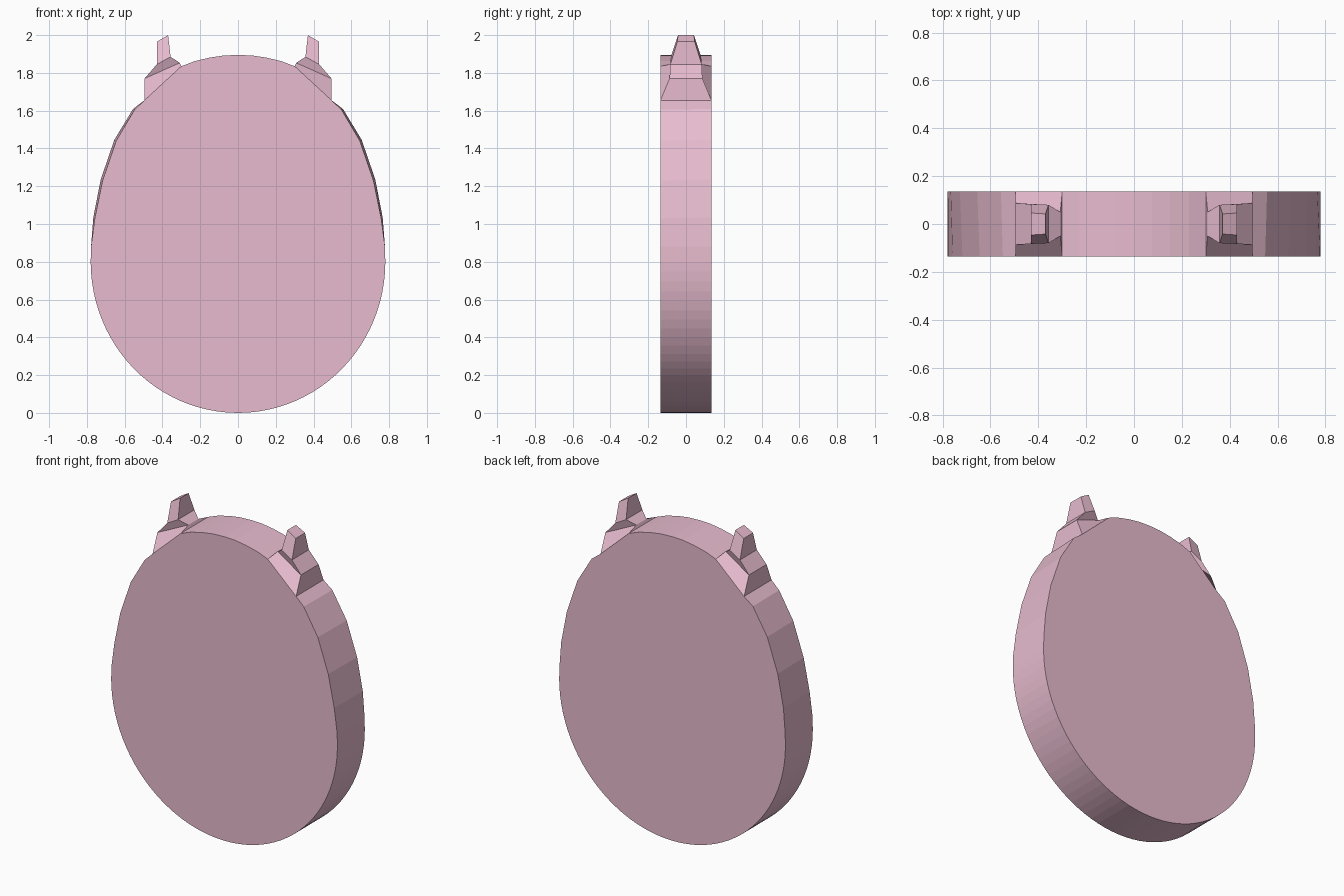
import bpy, bmesh
from math import sin, cos, pi

if "Cube" in bpy.data.objects:
    bpy.data.objects.remove(bpy.data.objects["Cube"])

pink = bpy.data.materials.new("pink")
pink.diffuse_color = (0.8, 0.5, 0.62, 1)
pink.use_nodes = True
pink.node_tree.nodes["Principled BSDF"].inputs["Base Color"].default_value = pink.diffuse_color
D = 0.135  # half thickness


def make_object(name, bm):
    bmesh.ops.recalc_face_normals(bm, faces=bm.faces)
    me = bpy.data.meshes.new(name)
    bm.to_mesh(me)
    bm.free()
    me.materials.append(pink)
    ob = bpy.data.objects.new(name, me)
    bpy.context.collection.objects.link(ob)
    return ob


# Egg-shaped slab: round lower half, faceted tapering upper half
right = []
N = 24
for i in range(N + 1):
    a = -pi / 2 + i * pi / 2 / N
    right.append((0.78 * cos(a), 0.8 + 0.8 * sin(a), 0))
# x, z and how far the rear edge flares outward
right += [(0.778, 0.88, 0), (0.758, 1.03, 0.008), (0.717, 1.23, 0.01),
          (0.645, 1.44, 0.01), (0.548, 1.605, 0.008), (0.495, 1.655, 0),
          (0.30, 1.835, 0), (0.23, 1.862, 0), (0.15, 1.881, 0),
          (0.075, 1.892, 0), (0, 1.895, 0)]
outline = right + [(-x, z, -f) for x, z, f in right[-2:0:-1]]

bm = bmesh.new()
front = [bm.verts.new((x, -D, z)) for x, z, f in outline]
back = [bm.verts.new((x + f, D, z + abs(f) * 0.5)) for x, z, f in outline]
bm.faces.new(front)
bm.faces.new(back[::-1])
for i in range(len(outline)):
    j = (i + 1) % len(outline)
    bm.faces.new((front[i], back[i], back[j], front[j]))
make_object("egg_slab", bm)

# Ears: stepped loft; each row is outer (x, z, half depth), inner (x, z, half depth)
rows = [((0.495, 1.655, D), (0.30, 1.835, D)),
        ((0.495, 1.77, 0.087), (0.308, 1.853, 0.05)),
        ((0.43, 1.845, 0.083), (0.357, 1.885, 0.08)),
        ((0.43, 1.965, 0.046), (0.37, 2.0, 0.042))]
for side, name in ((1, "right_ear"), (-1, "left_ear")):
    bm = bmesh.new()
    rings = []
    for (xo, zo, do), (xi, zi, di) in rows:
        rings.append([bm.verts.new((side * x, y, z)) for x, y, z in
                      ((xo, -do, zo), (xo, do, zo), (xi, di, zi), (xi, -di, zi))])
    for a, b in zip(rings, rings[1:]):
        for k in range(4):
            m = (k + 1) % 4
            bm.faces.new((a[k], a[m], b[m], b[k]))
    bm.faces.new(rings[0])
    bm.faces.new(rings[-1])
    make_object(name, bm)
